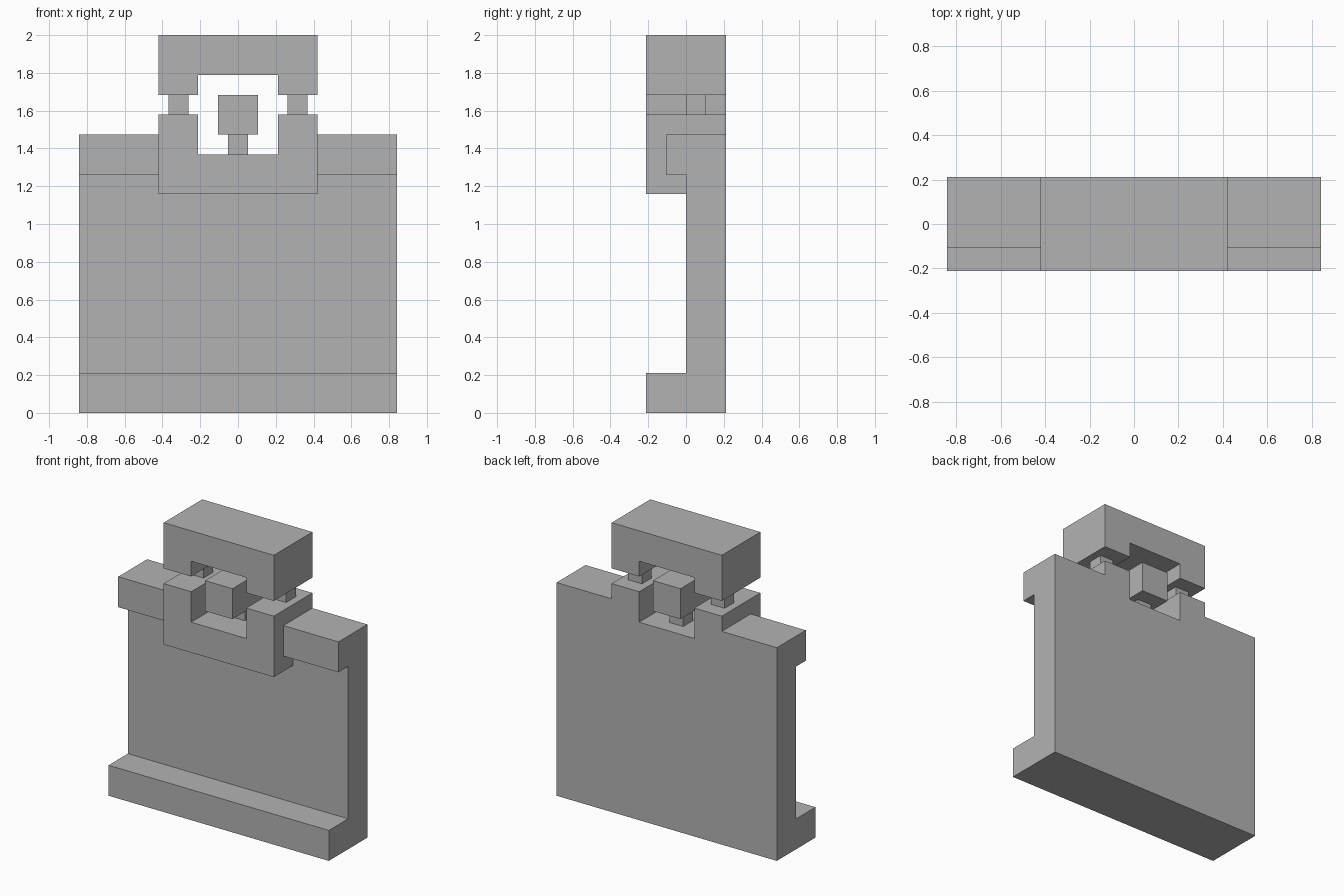
import bpy, bmesh
from mathutils import Vector

if "Cube" in bpy.data.objects:
    bpy.data.objects.remove(bpy.data.objects["Cube"])

U = 2 / 19  # one grid step: the model is 19 steps high

grey = bpy.data.materials.new("grey")
grey.diffuse_color = (0.45, 0.45, 0.45, 1)
grey.use_nodes = True
grey.node_tree.nodes["Principled BSDF"].inputs["Base Color"].default_value = grey.diffuse_color


def prism(name, profile, y0, y1):
    """Extrude a front (x, z) profile from y0 to y1, all in grid steps."""
    bm = bmesh.new()
    face = bm.faces.new([bm.verts.new((x * U, y0 * U, z * U)) for x, z in profile])
    new = bmesh.ops.extrude_face_region(bm, geom=[face])["geom"]
    verts = [v for v in new if isinstance(v, bmesh.types.BMVert)]
    bmesh.ops.translate(bm, verts=verts, vec=Vector((0, (y1 - y0) * U, 0)))
    bmesh.ops.recalc_face_normals(bm, faces=bm.faces)
    mesh = bpy.data.meshes.new(name)
    bm.to_mesh(mesh)
    bm.free()
    mesh.materials.append(grey)
    obj = bpy.data.objects.new(name, mesh)
    bpy.context.collection.objects.link(obj)
    return obj


def box(name, x0, x1, y0, y1, z0, z1):
    return prism(name, [(x0, z0), (x1, z0), (x1, z1), (x0, z1)], y0, y1)


# Body: back panel fused with the foot, shoulders and central U bracket
body = box("body", -8, 8, 0, 2, 0, 13)
additions = [
    box("foot", -8, 8, -2, 2, 0, 2),
    box("left_shoulder", -8, -4, -1, 2, 12, 14),
    box("right_shoulder", 4, 8, -1, 2, 12, 14),
    prism("bracket", [(-4, 11), (4, 11), (4, 15), (2, 15),
                      (2, 13), (-2, 13), (-2, 15), (-4, 15)], -2, 2),
]
bpy.context.view_layer.objects.active = body
for part in additions:
    mod = body.modifiers.new("fuse", "BOOLEAN")
    mod.operation = "UNION"
    mod.solver = "EXACT"
    mod.object = part
    bpy.ops.object.modifier_apply(modifier=mod.name)
    bpy.data.objects.remove(part)

# Merge leftover seams on flat faces
bm = bmesh.new()
bm.from_mesh(body.data)
bmesh.ops.remove_doubles(bm, verts=bm.verts, dist=1e-5)
bmesh.ops.dissolve_limit(bm, angle_limit=0.01, verts=bm.verts, edges=bm.edges)
bm.to_mesh(body.data)
bm.free()

# Lid with a notch underneath, carried by two pegs
prism("lid", [(-4, 16), (-2, 16), (-2, 17), (2, 17),
              (2, 16), (4, 16), (4, 19), (-4, 19)], -2, 2)
for side, x in (("left", -3), ("right", 3)):
    box(side + "_peg", x - 0.5, x + 0.5, 0, 1, 15, 16)

# Central block on its stem
box("stem", -0.5, 0.5, 0, 1, 13, 14)
box("central_block", -1, 1, -2, 2, 14, 16)
